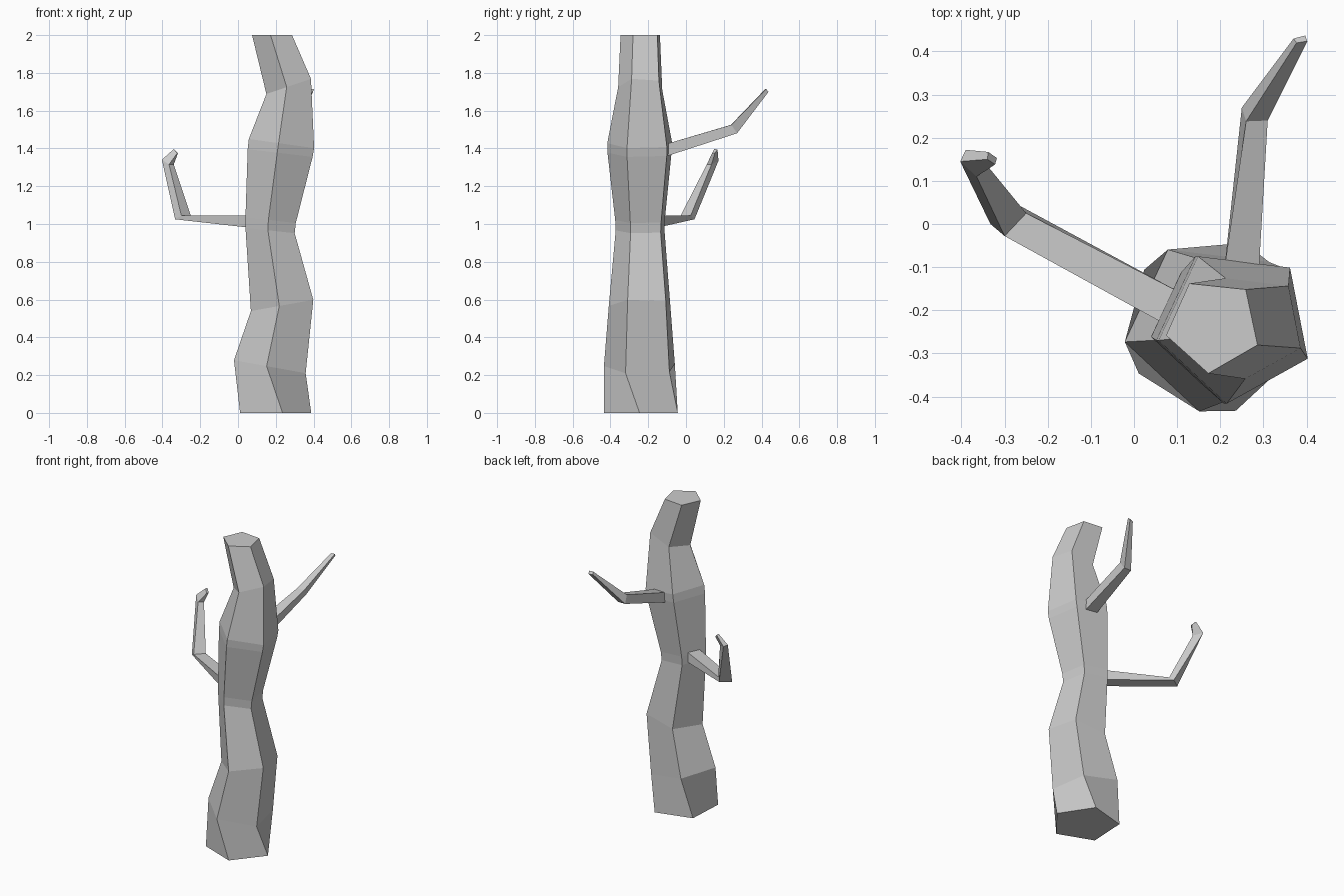
import bpy, bmesh
from math import radians, cos, sin


def loft(name, rings):
    """Skin a stack of equal-sized rings and cap both ends."""
    bm = bmesh.new()
    loops = [[bm.verts.new(p) for p in r] for r in rings]
    n = len(loops[0])
    for a, b in zip(loops, loops[1:]):
        for i in range(n):
            j = (i + 1) % n
            bm.faces.new((a[i], a[j], b[j], b[i]))
    bm.faces.new(loops[0][::-1])
    bm.faces.new(loops[-1])
    bmesh.ops.recalc_face_normals(bm, faces=bm.faces)
    mesh = bpy.data.meshes.new(name)
    bm.to_mesh(mesh)
    bm.free()
    obj = bpy.data.objects.new(name, mesh)
    bpy.context.collection.objects.link(obj)
    return obj


def pentagon(cx, z, r, slope, turn):
    """Five-sided trunk ring, tilted along x."""
    pts = []
    for i in range(5):
        a = radians(turn + 72 * i)
        pts.append((cx + r * cos(a), -0.235 + r * sin(a), z + slope * r * cos(a)))
    return pts


# Trunk: centre x, height, radius, tilt, rotation
trunk_rings = [
    (0.183, 0.00, 0.205, 0.00, -3),
    (0.176, 0.243, 0.201, -0.18, -25),
    (0.240, 0.57, 0.175, 0.18, -25),
    (0.175, 0.965, 0.138, -0.11, -25),
    (0.178, 1.02, 0.141, -0.12, -25),
    (0.230, 1.375, 0.182, -0.12, -25),
    (0.237, 1.425, 0.183, -0.14, -25),
    (0.273, 1.73, 0.125, 0.34, -25),
    (0.184, 2.00, 0.112, 0.00, -24),
]
loft("trunk", [pentagon(*r) for r in trunk_rings])

# Left branch: hooked, square section (top pair, then bottom pair)
loft("left_branch", [
    [(0.10, -0.155, 1.045), (0.066, -0.229, 1.045), (0.066, -0.229, 0.98), (0.10, -0.155, 0.98)],
    [(-0.25, 0.025, 1.045), (-0.30, -0.028, 1.045), (-0.333, 0.0, 1.025), (-0.27, 0.045, 1.025)],
    [(-0.34, 0.135, 1.315), (-0.365, 0.11, 1.315), (-0.403, 0.145, 1.34), (-0.39, 0.172, 1.335)],
    [(-0.318, 0.153, 1.375), (-0.322, 0.138, 1.375), (-0.34, 0.15, 1.397), (-0.338, 0.167, 1.395)],
])

# Rear branch: rises behind the trunk
loft("rear_branch", [
    [(0.21, -0.10, 1.425), (0.29, -0.10, 1.425), (0.29, -0.10, 1.36), (0.21, -0.10, 1.36)],
    [(0.26, 0.238, 1.525), (0.31, 0.24, 1.525), (0.30, 0.27, 1.48), (0.25, 0.27, 1.48)],
    [(0.377, 0.42, 1.715), (0.402, 0.424, 1.715), (0.397, 0.437, 1.70), (0.37, 0.43, 1.70)],
])
